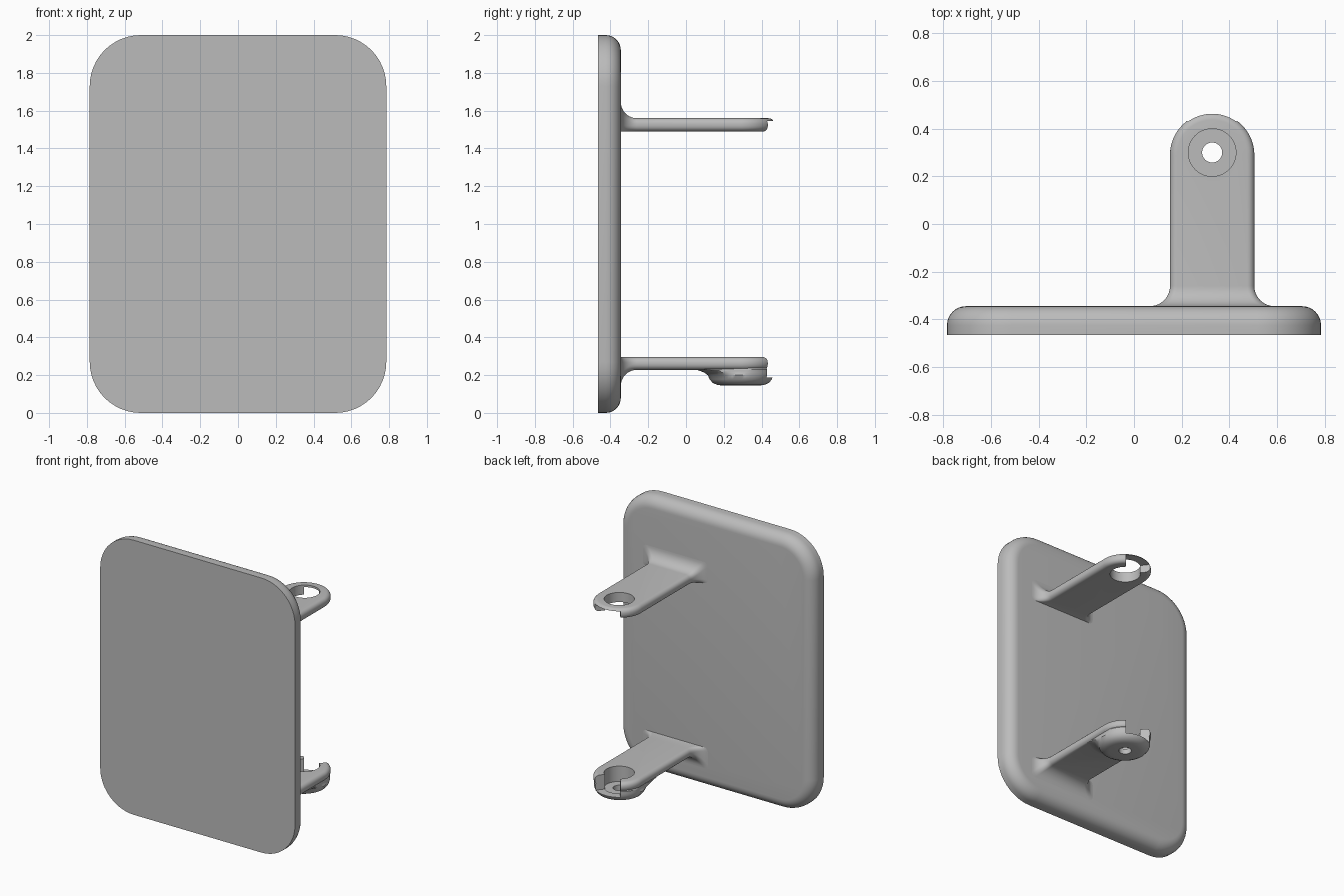
import bpy, bmesh
from math import sin, cos, pi, sqrt, tan, radians

if "Cube" in bpy.data.objects:
    bpy.data.objects.remove(bpy.data.objects["Cube"], do_unlink=True)

GREY = (0.5, 0.5, 0.5, 1)
grey = bpy.data.materials.new("plain_grey")
grey.use_nodes = True
grey.diffuse_color = GREY
grey.node_tree.nodes["Principled BSDF"].inputs["Base Color"].default_value = GREY

BACK = -0.345           # rear face of the plate
CX, CY = 0.328, 0.29    # centre of the rounded arm end
HOLE_Y = 0.3
HALF = 0.177            # half width of an arm
ROUND = 0.03            # edge rounding of an arm
FLARE = 0.085           # fillet at the arm root


def make(name, rings, caps=None):
    """Skin closed rings of points; caps are n-gons or bands across mirrored points."""
    bm = bmesh.new()
    loops = [[bm.verts.new(p) for p in ring] for ring in rings]
    n = len(loops[0])
    for a, b in zip(loops, loops[1:]):
        for i in range(n):
            j = (i + 1) % n
            bm.faces.new((a[i], a[j], b[j], b[i]))
    for loop in (loops[0], loops[-1]):
        if caps == "bands":
            for i in range(n // 2 - 1):
                bm.faces.new((loop[i], loop[i + 1], loop[n - 2 - i], loop[n - 1 - i]))
        else:
            bm.faces.new(loop)
    bmesh.ops.remove_doubles(bm, verts=bm.verts, dist=1e-5)
    bmesh.ops.recalc_face_normals(bm, faces=bm.faces)
    mesh = bpy.data.meshes.new(name)
    bm.to_mesh(mesh)
    bm.free()
    mesh.materials.append(grey)
    ob = bpy.data.objects.new(name, mesh)
    bpy.context.scene.collection.objects.link(ob)
    return ob


def smooth(ob):
    bpy.ops.object.select_all(action="DESELECT")
    ob.select_set(True)
    bpy.context.view_layer.objects.active = ob
    bpy.ops.object.shade_smooth_by_angle(angle=radians(35))


def combine(ob, steps):
    """Apply booleans in order and discard the helper objects."""
    for operation, other in steps:
        other.hide_render = True
        mod = ob.modifiers.new(operation, "BOOLEAN")
        mod.operation, mod.object, mod.solver = operation, other, "EXACT"
    deps = bpy.context.evaluated_depsgraph_get()
    mesh = bpy.data.meshes.new_from_object(ob.evaluated_get(deps))
    ob.modifiers.clear()
    ob.data = mesh
    for _, other in steps:
        bpy.data.objects.remove(other, do_unlink=True)
    smooth(ob)


def plate_ring(y, inset):
    ring, r = [], 0.27
    for k, (sx, sz) in enumerate(((1, 1), (-1, 1), (-1, -1), (1, -1))):
        for i in range(13):
            a = (k + i / 12) * pi / 2
            ring.append((sx * (0.785 - r) + (r - inset) * cos(a), y,
                         1 + sz * (1 - r) + (r - inset) * sin(a)))
    return ring


def arm(name, low, high, flare_up):
    """Round-ended arm with rounded edges, flaring out where it meets the plate."""
    layers = []
    for i in range(6):
        t = i / 5 * pi / 2
        layers.append((ROUND * (1 - sin(t)), low + ROUND * (1 - cos(t)), False))
    layers += [(d, low + high - z, True) for d, z, _ in reversed(layers)]
    rings = []
    for inset, z, top in layers:
        side = [(BACK - 0.02, HALF + FLARE - inset, FLARE)]
        for i in range(11):
            s = FLARE * (1 - cos(i / 10 * pi / 2))
            f = FLARE - sqrt(max(0, FLARE ** 2 - (FLARE - s) ** 2))
            side.append((BACK + s, HALF + f - inset, f))
        r = HALF - inset
        side += [(CY + r * sin(i / 64 * pi), r * cos(i / 64 * pi), 0) for i in range(32)]
        side.append((CY + r, 0.0006, 0))
        right, left = [], []
        for y, w, f in side:
            h = z + (f if flare_up and top else -f if not (flare_up or top) else 0)
            right.append((CX + w, y, h))
            left.append((CX - w, y, h))
        rings.append(right + left[::-1])
    return make(name, rings, "bands")


def drum(name, radius, low, high):
    return make(name, [[(CX + radius * cos(i * pi / 24), HOLE_Y + radius * sin(i * pi / 24), z)
                        for i in range(48)] for z in (low, high)])


def wedge(name, low, high):
    w = tan(radians(38)) * 0.4
    return make(name, [[(CX, HOLE_Y, z), (CX + w, HOLE_Y + 0.4, z), (CX - w, HOLE_Y + 0.4, z)]
                       for z in (low, high)])


def boss():
    """Round seat below the lower arm, blending into it on the plate side."""
    profile = [(0.1, 0.145), (0.125, 0.148), (0.15, 0.16), (0.165, 0.178), (0.175, 0.2),
               (0.195, 0.214), (0.22, 0.224), (0.25, 0.231), (0.15, 0.262)]
    rings = []
    for r, z in profile:
        ring = []
        for i in range(64):
            a = (i + 0.5) * pi / 32
            rr = min(r, 0.172) if sin(a) > 0 else r
            x = rr * cos(a)
            if r > HALF:
                x = max(-0.166, min(0.166, x))
            ring.append((CX + x, CY + rr * sin(a), z))
        rings.append(ring)
    return make("boss", rings)


# Plate with a rounded rear edge
EDGE = 0.08
rings = [plate_ring(-0.465, 0)]
for i in range(9):
    t = i / 8 * pi / 2
    rings.append(plate_ring(BACK - EDGE + EDGE * sin(t), EDGE * (1 - cos(t))))
smooth(make("mounting_plate", rings))

# Upper arm: through hole, end relieved from below
upper = arm("upper_arm", 1.49, 1.56, True)
combine(upper, [("DIFFERENCE", drum("upper_hole", 0.1, 1.4, 1.7)),
                ("DIFFERENCE", wedge("upper_relief", 1.4, 1.545))])

# Lower arm: seat with pocket and pin hole, end relieved from above
lower = arm("lower_arm", 0.228, 0.295, False)
combine(lower, [("UNION", boss()),
                ("DIFFERENCE", drum("pocket", 0.1, 0.183, 0.4)),
                ("DIFFERENCE", drum("pin_hole", 0.042, 0.1, 0.4)),
                ("DIFFERENCE", wedge("lower_relief", 0.188, 0.4))])
